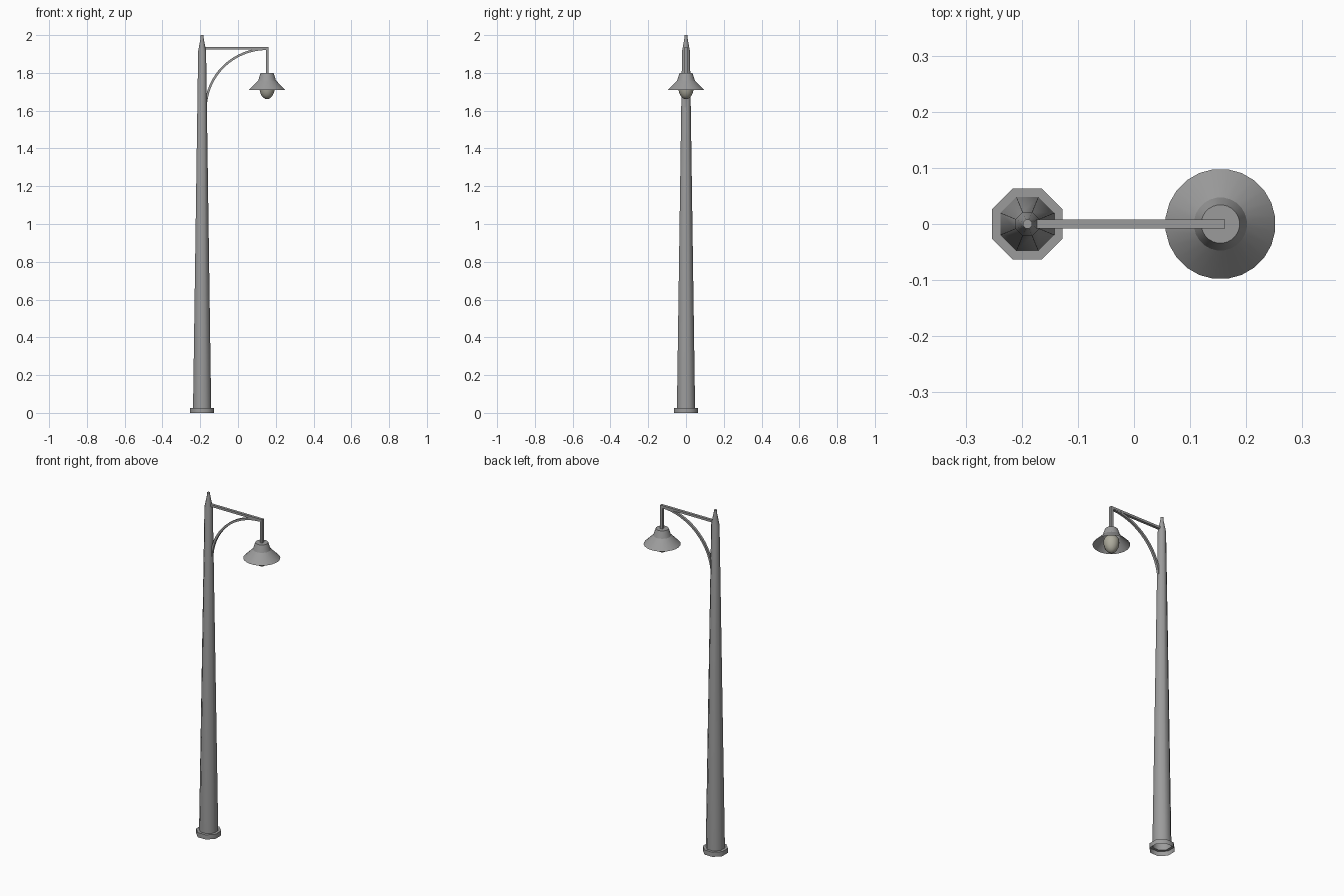
import bpy, bmesh
from math import cos, sin, pi

if "Cube" in bpy.data.objects:
    bpy.data.objects.remove(bpy.data.objects["Cube"])

POLE_X, LAMP_X = -0.19, 0.154


def material(name, color):
    mat = bpy.data.materials.new(name)
    mat.diffuse_color = (*color, 1)
    mat.use_nodes = True
    mat.node_tree.nodes["Principled BSDF"].inputs["Base Color"].default_value = mat.diffuse_color
    return mat


METAL = material("dark_metal", (0.33, 0.33, 0.33))
GLASS = material("warm_glass", (0.42, 0.41, 0.34))


def finish(name, bm, smooth, mat):
    bmesh.ops.remove_doubles(bm, verts=bm.verts, dist=1e-5)
    bmesh.ops.recalc_face_normals(bm, faces=bm.faces)
    me = bpy.data.meshes.new(name)
    bm.to_mesh(me)
    bm.free()
    me.materials.append(mat)
    ob = bpy.data.objects.new(name, me)
    bpy.context.collection.objects.link(ob)
    if smooth:
        bpy.ops.object.select_all(action='DESELECT')
        ob.select_set(True)
        bpy.context.view_layer.objects.active = ob
        bpy.ops.object.shade_smooth_by_angle(angle=smooth)
    return ob


def lathe(name, profile, sides, cx, cap_top=False, smooth=None, mat=METAL):
    """Revolve (apothem, z) points about a vertical axis at x = cx."""
    bm = bmesh.new()
    k = 1 / cos(pi / sides)
    rings = []
    for r, z in profile:
        rings.append([bm.verts.new((cx + r * k * cos((i + .5) * 2 * pi / sides),
                                    r * k * sin((i + .5) * 2 * pi / sides), z))
                      for i in range(sides)])
    for a, b in zip(rings, rings[1:]):
        for i in range(sides):
            j = (i + 1) % sides
            bm.faces.new((a[i], a[j], b[j], b[i]))
    if cap_top:
        bm.faces.new(rings[-1])
    return finish(name, bm, smooth, mat)


def bar(name, pairs, w, smooth=None):
    """Rectangular bar in the xz plane from (outer, inner) edge point pairs."""
    bm = bmesh.new()
    rings = [[bm.verts.new((p[0], y, p[1])) for p, y in
              ((o, -w), (o, w), (i, w), (i, -w))] for o, i in pairs]
    for a, b in zip(rings, rings[1:]):
        for i in range(4):
            j = (i + 1) % 4
            bm.faces.new((a[i], a[j], b[j], b[i]))
    bm.faces.new(rings[0])
    bm.faces.new(rings[-1])
    return finish(name, bm, smooth, METAL)


# Tapered octagonal post with stepped foot, open underneath, and pointed top
lathe("post", [(0.063, 0), (0.063, 0.027), (0.048, 0.027), (0.021, 1.915),
               (0.008, 1.985), (0.008, 2.0)], 8, POLE_X, cap_top=True, smooth=0.9)

# Arm with the drop rod that carries the lamp
bar("arm", [((-0.178, 1.937), (-0.178, 1.924)),
            ((0.162, 1.937), (0.147, 1.924)),
            ((0.162, 1.795), (0.147, 1.795))], 0.008)

# Curved brace: a quarter ellipse from post to arm end
arc = []
for n in range(17):
    t = pi / 2 * n / 16
    arc.append([(0.154 - (0.325 + d) * cos(t), 1.61 + (0.317 + d) * sin(t))
                for d in (0.006, -0.006)])
bar("brace", arc, 0.007, smooth=0.6)

# Flared shade with a steep neck, open below
lathe("shade", [(0.0975, 1.709), (0.047, 1.76), (0.034, 1.80)],
      24, LAMP_X, cap_top=True, smooth=0.3)

# Bulb: egg shape hanging below the rim
bulb = [(max(0.0001, 0.041 * sin(pi * i / 12)),
         1.725 - (0.064 if i < 6 else 0.04) * cos(pi * i / 12)) for i in range(13)]
lathe("bulb", bulb, 16, LAMP_X, smooth=0.8, mat=GLASS)
